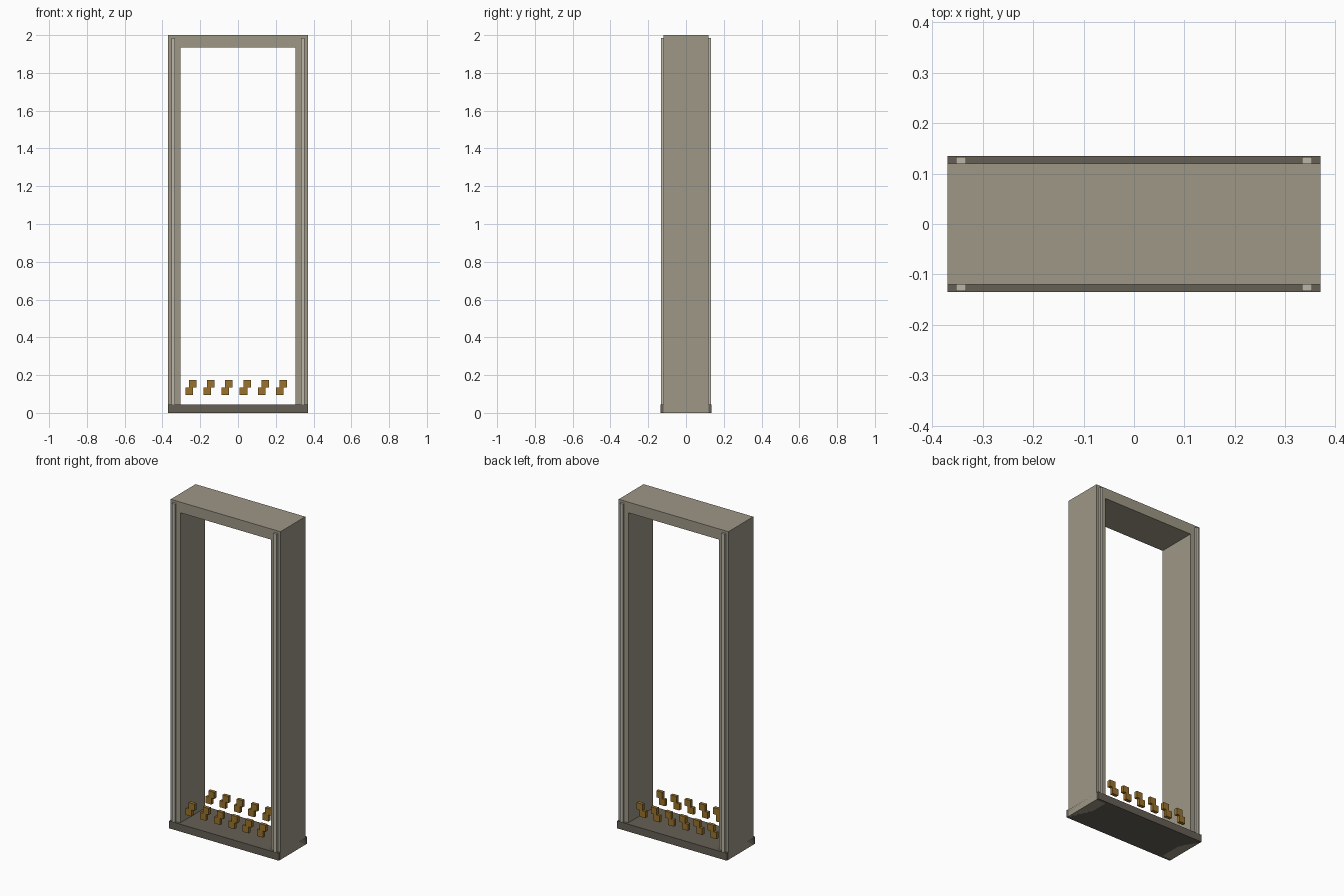
import bpy, bmesh

if "Cube" in bpy.data.objects:
    bpy.data.objects.remove(bpy.data.objects["Cube"])


def material(name, rgb):
    m = bpy.data.materials.new(name)
    m.diffuse_color = (*rgb, 1)
    m.use_nodes = True
    m.node_tree.nodes["Principled BSDF"].inputs["Base Color"].default_value = m.diffuse_color
    return m


FRAME = material("frame_beige", (0.34, 0.31, 0.24))
DARK = material("threshold_dark", (0.13, 0.115, 0.09))
LIGHT = material("trim_light", (0.50, 0.47, 0.39))
AMBER = material("block_amber", (0.32, 0.17, 0.025))


def finish(name, bm, mat):
    bmesh.ops.recalc_face_normals(bm, faces=bm.faces)
    me = bpy.data.meshes.new(name)
    bm.to_mesh(me)
    bm.free()
    me.materials.append(mat)
    ob = bpy.data.objects.new(name, me)
    bpy.context.collection.objects.link(ob)
    return ob


def box(name, x, y, z, mat):
    """Box from (min, max) pairs on each axis."""
    bm = bmesh.new()
    bmesh.ops.create_cube(bm, size=1)
    for v in bm.verts:
        v.co = [r[0] if c < 0 else r[1] for c, r in zip(v.co, (x, y, z))]
    return finish(name, bm, mat)


# Door frame: upside-down U profile extruded through its depth
W, IN, H, D = 0.37, 0.305, 2.0, 0.12
profile = [(-W, 0), (-W, H), (W, H), (W, 0),
           (IN, 0), (IN, H - 0.065), (-IN, H - 0.065), (-IN, 0)]
bm = bmesh.new()
face = bm.faces.new([bm.verts.new((x, -D, z)) for x, z in profile])
ext = bmesh.ops.extrude_face_region(bm, geom=[face])
bmesh.ops.translate(bm, vec=(0, 2 * D, 0),
                    verts=[g for g in ext["geom"] if isinstance(g, bmesh.types.BMVert)])
finish("door_frame", bm, FRAME)

# Threshold, slightly deeper than the frame
box("threshold", (-W, W), (-0.135, 0.135), (0, 0.045), DARK)

for face_name, s in (("front", -1), ("back", 1)):
    # Vertical trim strips on both posts
    for side, sx in (("left", -1), ("right", 1)):
        box(f"{face_name}_{side}_trim", sorted((sx * 0.333, sx * 0.353)),
            sorted((s * 0.118, s * 0.133)), (0.045, 1.985), LIGHT)
    # Row of stepped warning blocks across the opening
    for i in range(6):
        for level, cx, cz in (("lower", -0.259, 0.115), ("upper", -0.24, 0.155)):
            x = cx + i * 0.096
            y = s * 0.095
            box(f"{face_name}_{level}_block_{i + 1}", (x - 0.02, x + 0.02),
                (y - 0.01, y + 0.01), (cz - 0.02, cz + 0.02), AMBER)
